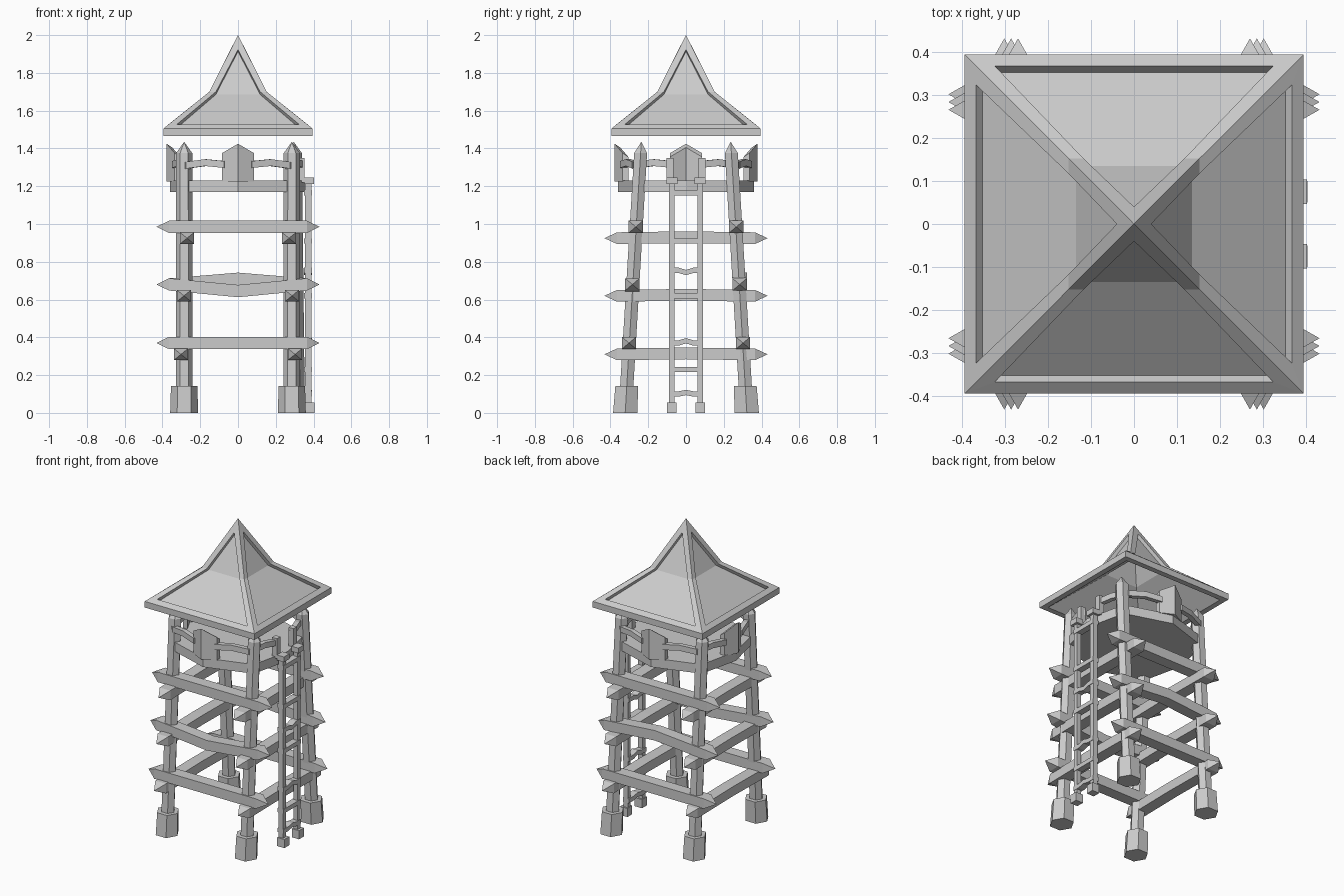
import bpy, bmesh
from math import cos, sin, pi
from mathutils import Vector as V, Matrix

if "Cube" in bpy.data.objects:
    bpy.data.objects.remove(bpy.data.objects["Cube"])


def finish(name, bm):
    bmesh.ops.recalc_face_normals(bm, faces=bm.faces)
    me = bpy.data.meshes.new(name)
    bm.to_mesh(me)
    bm.free()
    ob = bpy.data.objects.new(name, me)
    bpy.context.collection.objects.link(ob)
    return ob


def loft(name, rings, tip0=None, tip1=None):
    """Skin a list of rings; each end is a flat cap or a pointed tip."""
    bm = bmesh.new()
    rv = [[bm.verts.new(p) for p in r] for r in rings]
    n = len(rv[0])
    for a, b in zip(rv, rv[1:]):
        for i in range(n):
            bm.faces.new((a[i], a[(i + 1) % n], b[(i + 1) % n], b[i]))
    for ring, tip in ((rv[0], tip0), (rv[-1], tip1)):
        if tip is None:
            bm.faces.new(ring)
        else:
            t = bm.verts.new(tip)
            for i in range(n):
                bm.faces.new((ring[i], ring[(i + 1) % n], t))
    return finish(name, bm)


def bar(name, pts, w, h, tip=0.0):
    """Rectangular timber along a horizontal path, optionally pointed."""
    pts = [V(p) for p in pts]
    side = (pts[-1] - pts[0]).cross(V((0, 0, 1))).normalized()
    up = V((0, 0, 1))
    rings = [[p + side * (w / 2 * a) + up * (h / 2 * b)
              for a, b in ((-1, -1), (1, -1), (1, 1), (-1, 1))] for p in pts]
    d = (pts[-1] - pts[0]).normalized() * tip
    return loft(name, rings, pts[0] - d if tip else None, pts[-1] + d if tip else None)


def hexagon(c, r, depth=1.0):
    return [V((c[0] + r * cos(k * pi / 3), c[1] + depth * r * sin(k * pi / 3), c[2])) for k in range(6)]


def block(name, c, s):
    x, y, z = c
    return bar(name, [(x - s[0] / 2, y, z), (x + s[0] / 2, y, z)], s[1], s[2])


# Leaning pointed legs with hexagonal feet
for name, sx, sy, xb, xt in (("front_left", -1, -1, .285, .285), ("front_right", 1, -1, .285, .285),
                             ("back_left", -1, 1, .285, .285), ("back_right", 1, 1, .31, .295)):
    def at(z):
        t = z / 1.43
        return V((sx * (xb + (xt - xb) * t), sy * (.322 - .085 * t), z))
    loft(name + "_leg", [hexagon(at(.1), .044, .92), hexagon(at(1.375), .043, .92)], tip1=at(1.435))
    loft(name + "_foot", [hexagon(at(0), .074), hexagon(at(.142), .07)])

# Pointed cross beams: (offset from centre, height, sag) on the front/back and sides
for off, z, f, b in ((.302, .37, 0, 0), (.284, .68, -.035, .03), (.266, .985, 0, 0)):
    for name, y, sag in (("front_beam", -off, f), ("back_beam", off, b)):
        bar(name, [(-.365, y, z), (0, y, z + sag), (.365, y, z)], .076, .065, .067)
for off, z in ((.302, .31), (.286, .62), (.27, .925)):
    for name, x in (("left_beam", -off), ("right_beam", off)):
        bar(name, [(x, -.365, z), (x, 0, z + .005), (x, .365, z)], .076, .062, .067)

# Eight-sided platform bulging at the middle of each side
plan = [(.30, -.265), (.36, 0), (.30, .265), (0, .36), (-.30, .265), (-.36, 0), (-.30, -.265), (0, -.36)]
loft("platform", [[V((x, y, z)) for x, y in plan] for z in (1.17, 1.23)])

# Guard boards folded down the centre, and rails beside them
for side, ang in (("front", 0), ("back", pi), ("left", -pi / 2), ("right", pi / 2)):
    M = Matrix.Rotation(ang, 4, 'Z')
    if side != "right":
        prof = [(-.085, -.335, 1.225, 1.375), (0, -.378, 1.225, 1.425), (.085, -.335, 1.225, 1.375)]
        rings = [[M @ V(p) for p in ((x, y, lo), (x, y, hi), (x, y + .03, hi - .02), (x, y + .03, lo))]
                 for x, y, lo, hi in prof]
        loft(side + "_board", rings)
    for s in (-1, 1):
        bar(side + "_rail", [M @ V((s * .28, -.265, 1.31)), M @ V((s * .17, -.305, 1.325)),
                             M @ V((s * .07, -.335, 1.315))], .03, .036)
        if side == "right":
            p = M @ V((s * .085, -.335, 1.285))
            block("rail_post", p, (.035, .035, .13))

# Ladder on the right
for y in (-.075, .075):
    block("ladder_post", (.372, y, .61), (.032, .03, 1.22))
    block("ladder_foot", (.378, y, .028), (.052, .05, .056))
    block("ladder_cap", (.378, y, 1.228), (.05, .058, .034))
for z, sag in ((.1, .008), (.23, 0), (.37, .012), (.62, 0), (.755, -.012), (.91, 0), (1.165, 0)):
    bar("ladder_rung", [(.37, -.09, z), (.37, -.04, z), (.37, 0, z + sag), (.37, .04, z), (.37, .09, z)], .042, .028)

# Hollow four-sided roof with recessed panels and an open underside
bm = bmesh.new()
E, K, A = .395, .152, V((0, 0, 2))
low_in, up_in = V((0, .015, -.019)), V((0, .019, -.01))
for q in range(4):
    M = Matrix.Rotation(q * pi / 2, 4, 'Z')

    def face(*pts):
        bm.faces.new([bm.verts.new(M @ V(p)) for p in pts])
    L, R = V((-E, -E, 1.505)), V((E, -E, 1.505))
    KL, KR = V((-K, -K, 1.7)), V((K, -K, 1.7))
    l, r = V((-.324, -.368, 1.527)), V((.324, -.368, 1.527))
    kl, kr = V((-.117, -K, 1.7)), V((.117, -K, 1.7))
    a = V((0, -.04, 1.923))
    mid = (low_in + up_in) / 2
    l2, r2, kl2, kr2, a2 = l + low_in, r + low_in, kl + mid, kr + mid, a + up_in
    outer, inner, deep = [L, R, KR, A, KL], [l, r, kr, a, kl], [l2, r2, kr2, a2, kl2]
    for i in range(5):
        j = (i + 1) % 5
        face(outer[i], outer[j], inner[j], inner[i])
        face(inner[i], inner[j], deep[j], deep[i])
    face(l2, r2, kr2, kl2)
    face(kl2, kr2, a2)
    # Eave band, lip and inner lining
    bl, br = V((-E, -E, 1.465)), V((E, -E, 1.465))
    il, ir = V((-.36, -.36, 1.465)), V((.36, -.36, 1.465))
    jl, jr = V((-.115, -.115, 1.67)), V((.115, -.115, 1.67))
    face(bl, br, R, L)
    face(il, ir, br, bl)
    face(jl, jr, ir, il)
    face((0, 0, 1.91), jr, jl)
bmesh.ops.remove_doubles(bm, verts=bm.verts, dist=.0005)
finish("roof", bm)
